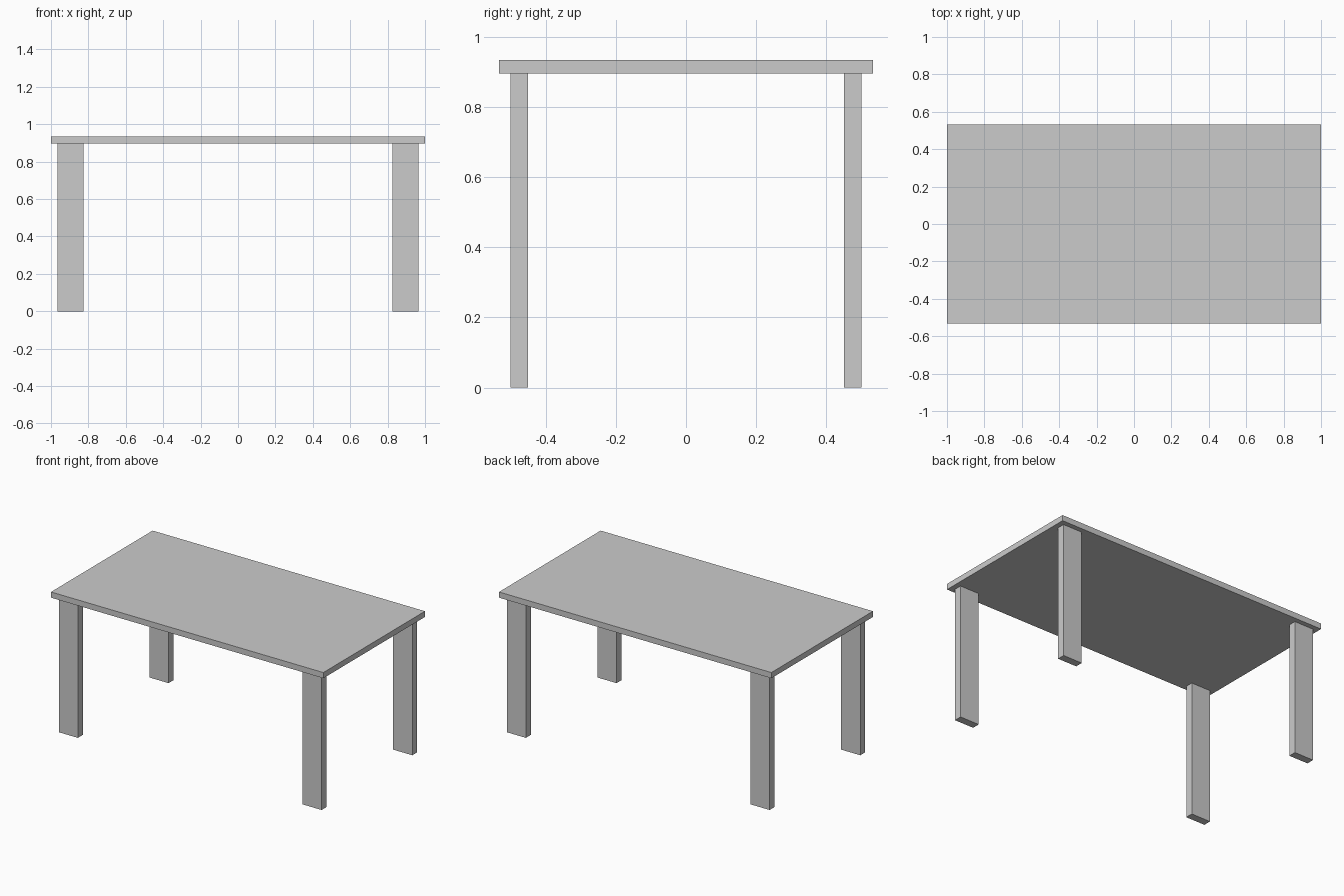
import bpy

if "Cube" in bpy.data.objects:
    bpy.data.objects.remove(bpy.data.objects["Cube"])


def box(name, x, y, z):
    """Axis-aligned box from (min, max) ranges."""
    lo, hi = zip(x, y, z)
    bpy.ops.mesh.primitive_cube_add(
        size=1, location=[(a + b) / 2 for a, b in zip(lo, hi)])
    ob = bpy.context.object
    ob.name = name
    ob.scale = [b - a for a, b in zip(lo, hi)]
    bpy.ops.object.transform_apply(location=False, rotation=False, scale=True)
    return ob


UNDERSIDE = 0.896

# Table top
box("table_top", (-1, 1), (-0.533, 0.533), (UNDERSIDE, 0.934))

# Four flat legs, wide along x, set in from the corners
for side, sx in (("left", -1), ("right", 1)):
    for end, sy in (("front", -1), ("back", 1)):
        box(f"{end}_{side}_leg",
            sorted((sx * 0.825, sx * 0.965)),
            sorted((sy * 0.45, sy * 0.501)),
            (0, UNDERSIDE))
